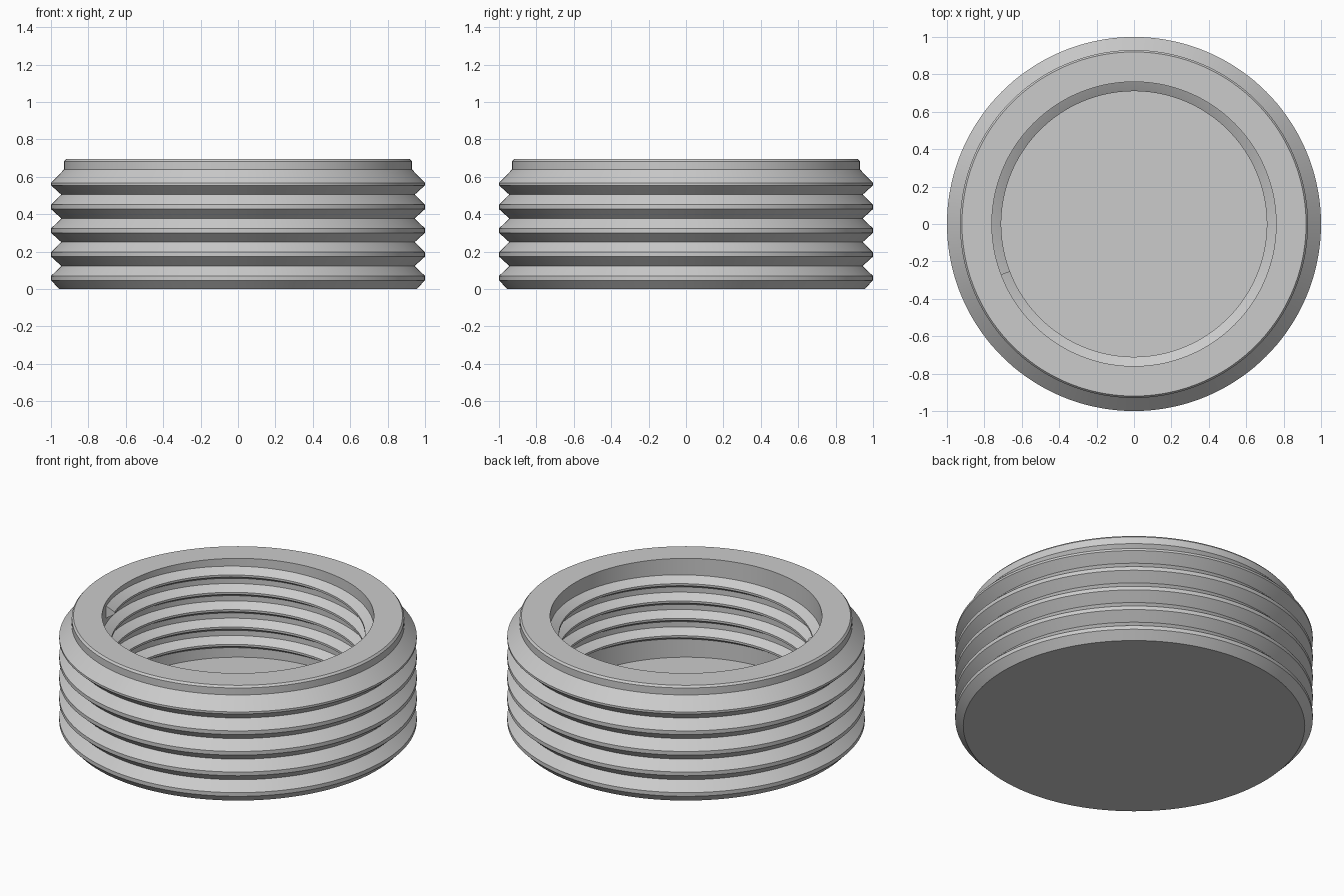
import bpy, bmesh, math
from mathutils import Matrix, Vector

cube = bpy.data.objects.get("Cube")
if cube:
    bpy.data.objects.remove(cube, do_unlink=True)

SEGMENTS = 144
HOLE_R = 0.76
CREST_R = 0.71

grey = bpy.data.materials.new("plain grey")
grey.use_nodes = True
grey.diffuse_color = (0.6, 0.6, 0.6, 1)
grey.node_tree.nodes["Principled BSDF"].inputs["Base Color"].default_value = (0.6, 0.6, 0.6, 1)


def finish(name, bm):
    """Turn a bmesh into a smooth-shaded object with sharp edges kept."""
    bmesh.ops.remove_doubles(bm, verts=bm.verts, dist=0.0001)
    bmesh.ops.recalc_face_normals(bm, faces=bm.faces)
    mesh = bpy.data.meshes.new(name)
    bm.to_mesh(mesh)
    bm.free()
    mesh.materials.append(grey)
    obj = bpy.data.objects.new(name, mesh)
    bpy.context.collection.objects.link(obj)
    bpy.ops.object.select_all(action="DESELECT")
    obj.select_set(True)
    bpy.context.view_layer.objects.active = obj
    bpy.ops.object.shade_smooth_by_angle(angle=math.radians(25))
    return obj


def lathe(name, profile):
    """Revolve (radius, height) points about the z axis."""
    bm = bmesh.new()
    verts = [bm.verts.new((r, 0, z)) for r, z in profile]
    edges = [bm.edges.new(pair) for pair in zip(verts, verts[1:])]
    bmesh.ops.spin(bm, geom=verts + edges, cent=(0, 0, 0), axis=(0, 0, 1),
                   angle=math.tau, steps=SEGMENTS, use_merge=True)
    return finish(name, bm)


def helix(name, section, start, turns, pitch):
    """Sweep a closed (radius, height) section down a right-handed helix."""
    bm = bmesh.new()
    rings = []
    for i in range(int(turns * SEGMENTS) + 1):
        t = i / SEGMENTS
        turn = Matrix.Rotation(start - t * math.tau, 3, "Z")
        rings.append([bm.verts.new(turn @ Vector((r, 0, z - t * pitch))) for r, z in section])
    n = len(section)
    for a, b in zip(rings, rings[1:]):
        for k in range(n):
            bm.faces.new((a[k], a[(k + 1) % n], b[(k + 1) % n], b[k]))
    bm.faces.new(rings[0])
    bm.faces.new(rings[-1])
    return finish(name, bm)


# Cap body: ribbed outside, shoulder and rim, plain bore with a floor
profile = [(0, 0), (0.955, 0)]
for i in range(5):
    ridge = 0.047 + i * 0.127
    top = ridge + (0.023 if i < 4 else 0.013)
    profile += [(1, ridge), (1, top)]
    if i < 4:
        profile.append((0.945, ridge + 0.077))
profile += [(0.93, 0.64), (0.93, 0.683), (0.92, 0.695),
            (HOLE_R, 0.695), (HOLE_R, 0.085), (0, 0.085)]
lathe("threaded_cap_body", profile)

# Helical thread inside the bore
section = [(HOLE_R + 0.004, 0.671), (HOLE_R, 0.669), (CREST_R, 0.638),
           (CREST_R, 0.625), (HOLE_R, 0.594), (HOLE_R + 0.004, 0.592)]
helix("inner_thread", section, math.radians(201), 4.5, 0.107)
